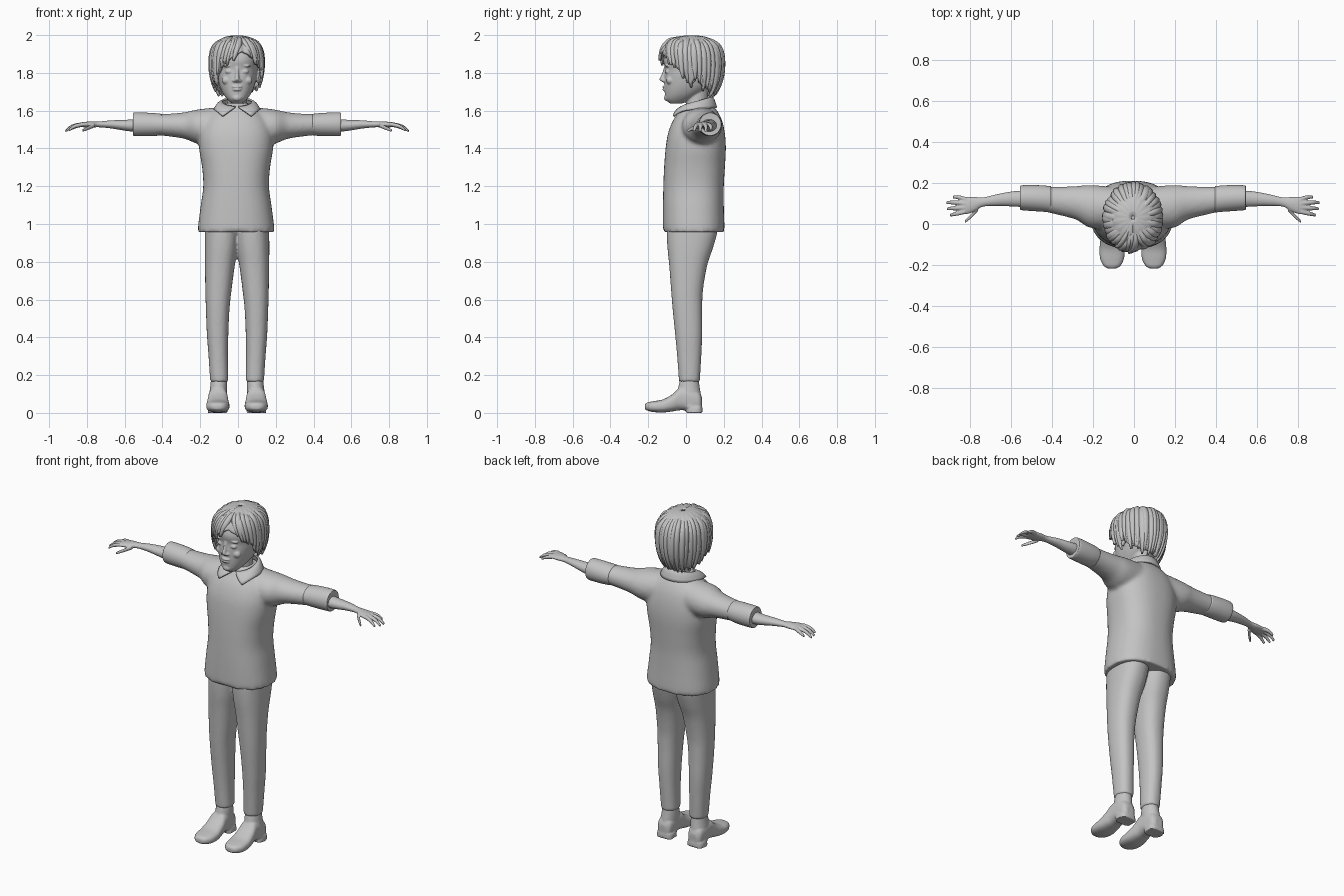
import bpy, bmesh, math, random
from mathutils import Vector, Matrix

random.seed(4)
if "Cube" in bpy.data.objects:
    bpy.data.objects.remove(bpy.data.objects["Cube"])

grey = bpy.data.materials.new("plain grey")
grey.use_nodes = True
grey.diffuse_color = (0.55, 0.55, 0.55, 1)
grey.node_tree.nodes["Principled BSDF"].inputs["Base Color"].default_value = grey.diffuse_color


def spow(v, p):
    return math.copysign(abs(v) ** p, v)


def spline(rows, steps=4):
    """Smoothly interpolate rows of numbers."""
    out = []
    for i in range(len(rows) - 1):
        a, b, c, d = (rows[min(max(i + k, 0), len(rows) - 1)] for k in (-1, 0, 1, 2))
        for s in range(steps):
            t = s / steps
            out.append([q + 0.5 * t * (r - p + t * (2*p - 5*q + 4*r - w + t * (3*(q - r) + w - p)))
                        for p, q, r, w in zip(a, b, c, d)])
    return out + [rows[-1]]


def loft(bm, axis, rows, power=2.0, sides=32):
    """Closed tube; each row is position, then low/high of the two other axes."""
    rings = []
    for t, a0, a1, b0, b1 in spline(rows):
        ring = []
        for k in range(sides):
            ang = math.tau * k / sides
            co = [(a0 + a1) / 2 + (a1 - a0) / 2 * spow(math.cos(ang), 2 / power),
                  (b0 + b1) / 2 + (b1 - b0) / 2 * spow(math.sin(ang), 2 / power)]
            co.insert("xyz".index(axis), t)
            ring.append(bm.verts.new(co))
        rings.append(ring)
    for lo, hi in zip(rings, rings[1:]):
        for k in range(sides):
            n = (k + 1) % sides
            bm.faces.new((lo[k], lo[n], hi[n], hi[k]))
    bm.faces.new(rings[0])
    bm.faces.new(rings[-1])


def ball(bm, center, size, tilt=0):
    m = Matrix.Translation(center) @ Matrix.Rotation(tilt, 4, "Y") @ Matrix.Diagonal((*size, 1))
    bmesh.ops.create_uvsphere(bm, u_segments=24, v_segments=14, radius=1, matrix=m)


def sheet(bm, fn, nu, nv):
    """Open grid whose points come from fn(u, v)."""
    g = [[bm.verts.new(fn(u / nu, v / nv)) for v in range(nv + 1)] for u in range(nu + 1)]
    for u in range(nu):
        for v in range(nv):
            bm.faces.new((g[u][v], g[u + 1][v], g[u + 1][v + 1], g[u][v + 1]))


def finish(bm, name, mirror=False, voxel=0, smooth=0, thick=0, shift=-0.005):
    bmesh.ops.recalc_face_normals(bm, faces=bm.faces)
    me = bpy.data.meshes.new(name)
    bm.to_mesh(me)
    bm.free()
    me.materials.append(grey)
    for p in me.polygons:
        p.use_smooth = True
    ob = bpy.data.objects.new(name, me)
    bpy.context.collection.objects.link(ob)
    ob.location.x = shift
    if mirror:
        ob.modifiers.new("mirror", "MIRROR").use_mirror_merge = False
    if thick:
        m = ob.modifiers.new("thickness", "SOLIDIFY")
        m.thickness, m.offset = thick, 0
    if voxel:
        m = ob.modifiers.new("blend", "REMESH")
        m.mode, m.voxel_size, m.use_smooth_shade = "VOXEL", voxel, True
    if smooth:
        m = ob.modifiers.new("soften", "SMOOTH")
        m.iterations, m.factor = smooth, 0.5
    return ob


# Shirt: torso and sleeves blended together
bm = bmesh.new()
loft(bm, "z", [(.957, -.203, .203, -.12, .203), (1.0, -.2, .2, -.122, .203), (1.1, -.187, .187, -.122, .2),
               (1.2, -.174, .174, -.12, .2), (1.3, -.18, .18, -.116, .206), (1.4, -.196, .196, -.108, .211),
               (1.48, -.195, .195, -.095, .206), (1.55, -.17, .17, -.068, .19),
               (1.6, -.12, .12, -.032, .165), (1.64, -.07, .07, 0, .13)], 2.4, 48)
sleeve = [(.08, -.02, .18, 1.42, 1.62), (.2, -.02, .19, 1.425, 1.607), (.27, .02, .185, 1.45, 1.592),
          (.35, .042, .182, 1.463, 1.584), (.44, .062, .182, 1.472, 1.582), (.5, .07, .185, 1.475, 1.582)]
for side in (1, -1):
    loft(bm, "x", [(side * r[0], *r[1:]) for r in sleeve])
finish(bm, "shirt", voxel=.011, smooth=5, shift=-.01)

# Rolled cuffs
bm = bmesh.new()
loft(bm, "x", [(.4, .056, .184, 1.47, 1.583), (.44, .06, .188, 1.466, 1.587),
               (.5, .064, .19, 1.465, 1.59), (.545, .068, .188, 1.466, 1.59), (.55, .074, .182, 1.472, 1.584)])
finish(bm, "sleeve_cuffs", mirror=True)

# Forearm, palm, fingers and thumb
bm = bmesh.new()
loft(bm, "x", [(.5, .08, .165, 1.485, 1.56), (.58, .085, .16, 1.492, 1.552), (.66, .088, .146, 1.505, 1.549),
               (.73, .085, .13, 1.512, 1.543), (.77, .063, .132, 1.511, 1.543), (.81, .048, .132, 1.512, 1.54),
               (.835, .048, .128, 1.514, 1.534)])
fingers = [((.815, .12, 1.526), (.85, .13, 1.518), (.878, .132, 1.503)),
           ((.82, .1, 1.528), (.875, .105, 1.516), (.91, .104, 1.492)),
           ((.82, .08, 1.528), (.872, .077, 1.516), (.907, .074, 1.492)),
           ((.82, .06, 1.527), (.862, .05, 1.516), (.892, .043, 1.495)),
           ((.755, .075, 1.522), (.79, .038, 1.507), (.82, .01, 1.494))]
for path in fingers:
    loft(bm, "x", [(x, y - r, y + r, z - r, z + r) for (x, y, z), r in zip(path, (.0115, .0105, .007))], sides=16)
finish(bm, "arms_and_hands", mirror=True, voxel=.0038, smooth=2)

# Trousers: two legs blended at the hips
bm = bmesh.new()
loft(bm, "z", [(.163, .046, .142, -.037, .073), (.3, .048, .151, -.047, .081), (.42, .046, .16, -.058, .086),
               (.55, .04, .165, -.071, .086), (.65, .029, .168, -.079, .09), (.78, .012, .17, -.089, .112),
               (.87, -.004, .171, -.098, .142), (.95, -.012, .17, -.102, .165), (1.0, -.012, .167, -.1, .17)], 2.3)
finish(bm, "trousers", mirror=True, voxel=.009, smooth=3)

# Shoes: foot, ankle and heel
bm = bmesh.new()
loft(bm, "y", [(-.218, .085, .12, .02, .044), (-.205, .062, .142, .012, .055), (-.17, .044, .16, .004, .062),
               (-.12, .04, .163, .002, .072), (-.07, .045, .158, .008, .1), (-.03, .05, .152, .014, .135),
               (.03, .053, .15, .012, .13), (.07, .06, .144, .01, .11), (.085, .08, .125, .015, .08)], 2.6)
loft(bm, "z", [(.03, .055, .15, -.035, .084), (.1, .053, .147, -.045, .078), (.14, .052, .142, -.04, .072),
               (.18, .053, .138, -.03, .066)])
loft(bm, "z", [(0, .05, .155, 0, .088), (.03, .052, .152, 0, .087)], 3)
finish(bm, "shoes", mirror=True, voxel=.0055, smooth=2)

# Head: skull, neck and facial features blended together
bm = bmesh.new()
loft(bm, "z", [(1.638, -.028, .028, -.086, -.02), (1.66, -.052, .052, -.107, .03), (1.69, -.074, .074, -.112, .08),
               (1.73, -.092, .092, -.114, .13), (1.78, -.104, .104, -.114, .16), (1.82, -.108, .108, -.111, .17),
               (1.87, -.11, .11, -.119, .17), (1.92, -.1, .1, -.1, .15), (1.965, -.06, .06, -.05, .1)], 2.25, 48)
loft(bm, "z", [(1.58, -.062, .062, 0, .125), (1.64, -.053, .053, 0, .115), (1.72, -.055, .055, 0, .12)])
loft(bm, "z", [(1.75, -.012, .012, -.122, -.1), (1.762, -.015, .015, -.139, -.1), (1.775, -.012, .012, -.138, -.1),
               (1.8, -.009, .009, -.126, -.1), (1.83, -.009, .009, -.117, -.1)], sides=20)
ball(bm, (0, -.113, 1.726), (.027, .012, .007))
ball(bm, (0, -.113, 1.712), (.023, .012, .008))
ball(bm, (0, -.1, 1.668), (.026, .016, .018))
for s in (1, -1):
    ball(bm, (s * .014, -.118, 1.759), (.01, .011, .008))
    ball(bm, (s * .042, -.097, 1.807), (.021, .015, .012))
    ball(bm, (s * .045, -.1, 1.838), (.029, .012, .006), s * .12)
    ball(bm, (s * .055, -.085, 1.76), (.026, .02, .022))
    ball(bm, (s * .115, .03, 1.78), (.014, .025, .037))
finish(bm, "head", voxel=.0045, smooth=2)

# Collar: folded band whose ends form two points
bm = bmesh.new()


def collar(u, v):
    start = .1 + .6 * v
    az = start + u * (math.tau - 2 * start)
    c, s = math.cos(az), math.sin(az)
    point = max(0, c) ** 3
    top = Vector((.078 * s, .055 - .08 * c, 1.645 - .025 * c))
    low = Vector((.12 * s, .032 - .128 * c, 1.605 - .01 * c - .06 * point))
    return top.lerp(low, v) + Vector((0, 0, .012 * math.sin(math.pi * v)))


sheet(bm, collar, 48, 6)
finish(bm, "collar", thick=.01)

# Hair: a ridged cap with overlapping tapered locks
HEM = [(0, 1.915), (.4, 1.885), (.8, 1.84), (1.1, 1.79), (1.3, 1.735), (1.5, 1.785),
       (1.75, 1.73), (2.2, 1.705), (3.2, 1.68)]
PART = .22


def away(az):
    return (az - PART + math.pi) % math.tau - math.pi


def hem_angle(az, drop=0):
    d = abs(away(az))
    for (a, za), (b, zb) in zip(HEM, HEM[1:]):
        if a <= d <= b:
            z = za + (zb - za) * (d - a) / (b - a) - drop
            break
    h = (z - 1.84) / (.155 if z > 1.84 else .22)
    return math.acos(h ** (1 / .75) if h > 0 else max(h, -.9))


def scalp(az, phi, lift=0):
    c, s = math.cos(phi), math.sin(phi)
    if c > 0:
        c, s = c ** .75, s ** .75
    front = math.cos(az) > 0
    return Vector(((.133 + lift) * s * math.sin(az), .03 - ((.163 if front else .16) + lift) * s * math.cos(az),
                   1.84 + ((.15 if c > 0 else .22) + lift) * c))


bm = bmesh.new()
sheet(bm, lambda u, v: scalp(u * math.tau, .02 + v * (hem_angle(u * math.tau) - .02),
                             .003 * v * math.sin(u * math.tau * 17)), 136, 20)
finish(bm, "hair_cap", thick=.016)

bm = bmesh.new()
COUNT = 38
for i in range(COUNT):
    az = math.tau * (i + random.uniform(-.3, .3)) / COUNT
    side = math.copysign(1, away(az))
    fringe = max(0, 1 - abs(away(az)) / 1.4)
    drop, width = random.uniform(-.005, .025), random.uniform(.11, .17)
    rise, begin = random.uniform(.007, .013), random.uniform(.15, .6)

    def lock(u, v):
        a = az + side * (.25 * fringe + .06) * v * v
        end = hem_angle(a, drop)
        w = 2 * u - 1
        spread = width * (1 - v ** 4 * .85) * w
        return scalp(a + spread, begin + v * (end - begin),
                     rise * (1 - w * w) * min(1, 3 * v) + .004 * math.sin(math.pi * v))

    sheet(bm, lock, 6, 16)
finish(bm, "hair_locks", thick=.006)
